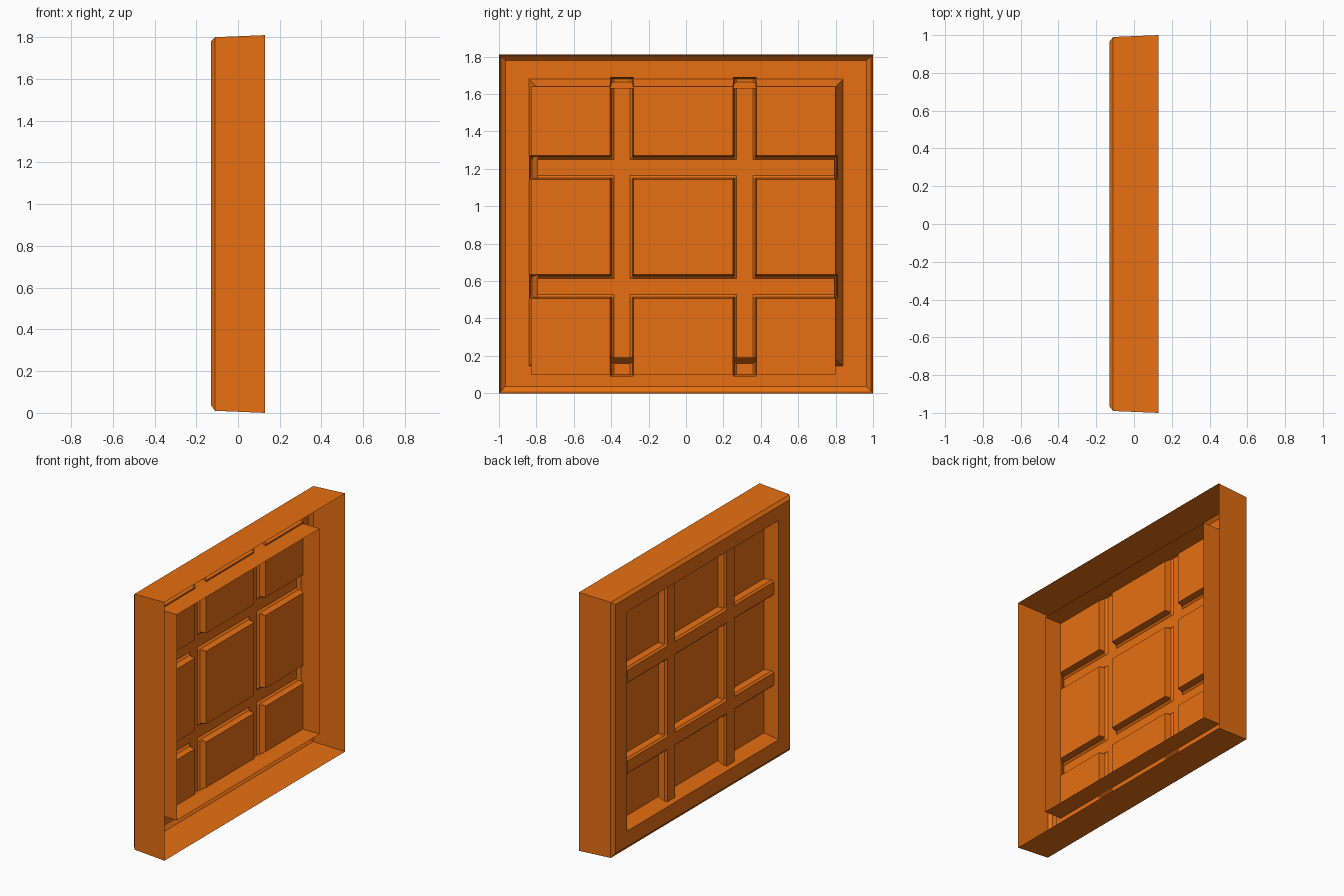
import bpy, bmesh

if "Cube" in bpy.data.objects:
    bpy.data.objects.remove(bpy.data.objects["Cube"])

mat = bpy.data.materials.new("orange_paint")
mat.diffuse_color = (0.8, 0.16, 0.006, 1)
mat.use_nodes = True
mat.node_tree.nodes["Principled BSDF"].inputs["Base Color"].default_value = mat.diffuse_color


def add_object(name, bm):
    mesh = bpy.data.meshes.new(name)
    bm.to_mesh(mesh)
    bm.free()
    mesh.materials.append(mat)
    obj = bpy.data.objects.new(name, mesh)
    bpy.context.collection.objects.link(obj)
    return obj


# Window casing: open-backed shell made of rectangular rings (x, half width, bottom, top)
rings = [
    (0.13, 1.00, 0.00, 1.81),    # open rear rim
    (-0.11, 0.99, 0.01, 1.80),   # outer bevel
    (-0.13, 0.965, 0.037, 1.78),
    (-0.13, 0.84, 0.145, 1.68),  # opening
    (-0.05, 0.79, 0.19, 1.63),   # slanted reveal
    (0.08, 0.79, 0.19, 1.63),    # inner sleeve
]
bm = bmesh.new()
loops = [[bm.verts.new(p) for p in ((x, -w, lo), (x, w, lo), (x, w, hi), (x, -w, hi))]
         for x, w, lo, hi in rings]
for a, b in zip(loops, loops[1:]):
    for i in range(4):
        j = (i + 1) % 4
        bm.faces.new((a[i], b[i], b[j], a[j]))
bmesh.ops.recalc_face_normals(bm, faces=bm.faces)
add_object("window_casing", bm)

# Panes and glazing bars: one sheet pushed forward along the bars
PANE_X, FRONT_X = -0.05, -0.105
bars_y, bars_z, half = (-0.343, 0.314), (1.207, 0.571), 0.063
profile = [(half, PANE_X), (half - 0.007, -0.092), (half - 0.02, FRONT_X)]


def cuts(centres, ends):
    offsets = [s * o for o, _ in profile for s in (-1, 1)]
    return sorted(list(ends) + [c + o for c in centres for o in offsets])


def depth(v, centres):
    d = min(abs(v - c) for c in centres)
    return min([x for o, x in profile if d < o + 1e-5], default=PANE_X)


ys = cuts(bars_y, (-0.84, -0.83, 0.80, 0.81))
zs = cuts(bars_z, (0.09, 0.10, 1.64, 1.68, 1.69))
bm = bmesh.new()
grid = []
for z in zs:
    row = []
    for y in ys:
        edge = y in (ys[0], ys[-1]) or z in (zs[0], zs[-1])
        x = PANE_X if edge else min(depth(y, bars_y), depth(z, bars_z))
        row.append(bm.verts.new((x, y, z)))
    grid.append(row)
for k in range(len(zs) - 1):
    for i in range(len(ys) - 1):
        y, z = (ys[i] + ys[i + 1]) / 2, (zs[k] + zs[k + 1]) / 2
        in_pane = -0.83 < y < 0.80 and 0.10 < z < 1.64
        in_bar = (min(abs(y - c) for c in bars_y) < half or
                  min(abs(z - c) for c in bars_z) < half)
        if in_pane or in_bar:
            bm.faces.new((grid[k][i], grid[k + 1][i], grid[k + 1][i + 1], grid[k][i + 1]))
loose = [v for v in bm.verts if not v.link_faces]
bmesh.ops.delete(bm, geom=loose, context='VERTS')
# merge coplanar grid cells into clean flat panels
bmesh.ops.dissolve_limit(bm, angle_limit=0.01, verts=bm.verts, edges=bm.edges)
add_object("panes_and_bars", bm)
